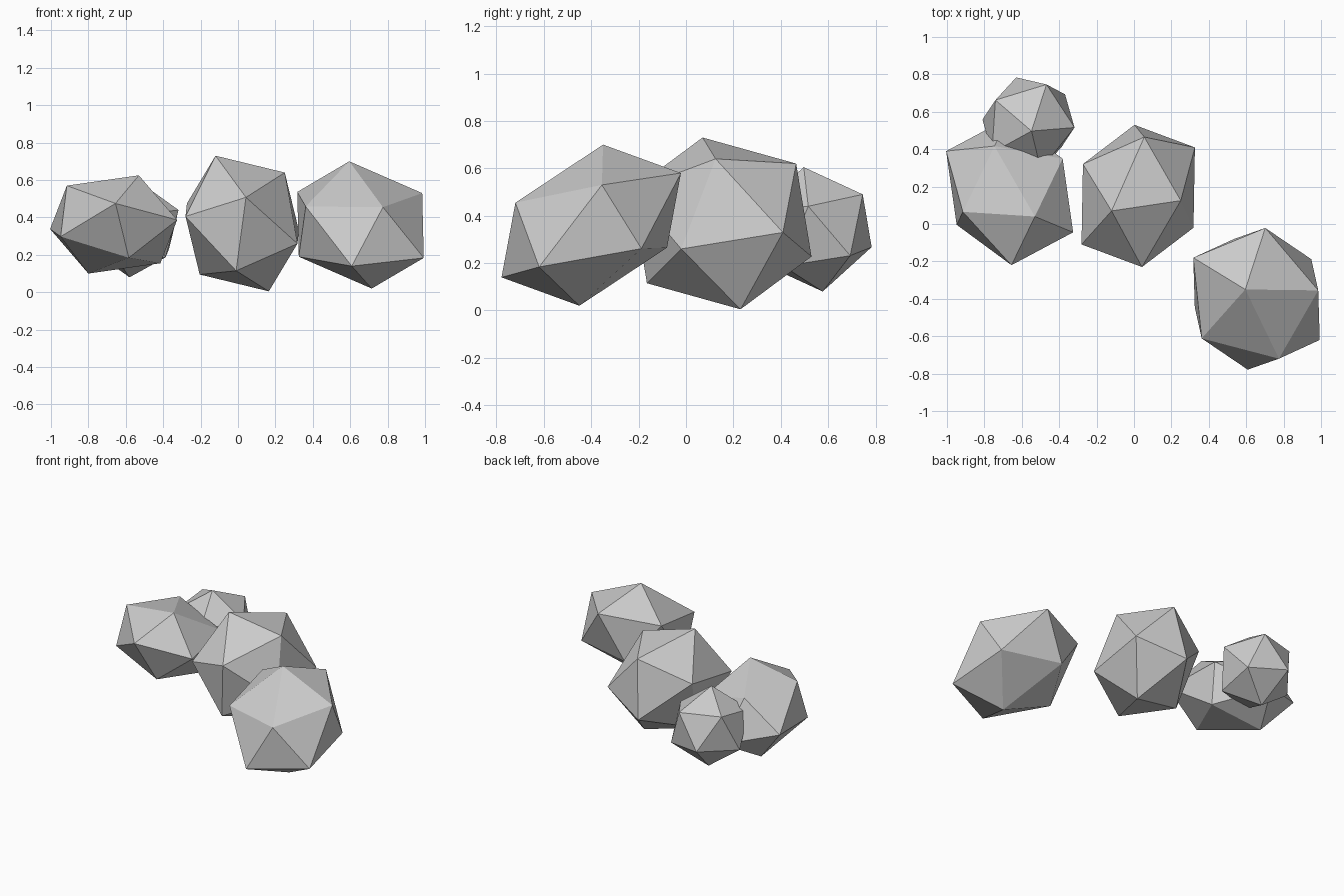
import bpy
import bmesh
from mathutils import Matrix, Vector

# Remove the default cube
cube = bpy.data.objects.get("Cube")
if cube:
    bpy.data.objects.remove(cube, do_unlink=True)

# Single stone colour
stone = bpy.data.materials.new("stone_grey")
stone.use_nodes = True
grey = (0.6, 0.6, 0.6, 1.0)
stone.diffuse_color = grey
stone.node_tree.nodes["Principled BSDF"].inputs["Base Color"].default_value = grey


def columns(vectors):
    return Matrix([tuple(v) for v in vectors]).transposed()


def rock(name, centre, corners):
    """Stretch and tilt an icosahedron so one face lands on three corners."""
    centre = Vector(centre)
    bm = bmesh.new()
    bmesh.ops.create_icosphere(bm, subdivisions=1, radius=1.0)
    bm.faces.ensure_lookup_table()
    source = columns(v.co for v in bm.faces[0].verts)
    target = columns(Vector(c) - centre for c in corners)
    shape = target @ source.inverted()
    for v in bm.verts:
        v.co = shape @ v.co
    bmesh.ops.recalc_face_normals(bm, faces=bm.faces)
    mesh = bpy.data.meshes.new(name)
    bm.to_mesh(mesh)
    bm.free()
    mesh.materials.append(stone)
    obj = bpy.data.objects.new(name, mesh)
    obj.location = centre
    bpy.context.collection.objects.link(obj)
    return obj


# Four rocks: centre, then the corners of one upper face
rock("front_rock", (0.655, -0.40, 0.36),
     [(0.595, -0.35, 0.70), (0.985, -0.355, 0.53), (0.775, -0.72, 0.455)])
rock("middle_rock", (0.0225, 0.15, 0.3675),
     [(-0.12, 0.07, 0.73), (0.25, 0.125, 0.64), (0.055, 0.465, 0.62)])
rock("side_rock", (-0.665, 0.1725, 0.3625),
     [(-0.53, 0.04, 0.625), (-0.915, 0.065, 0.57), (-0.655, -0.22, 0.475)])
rock("small_rock", (-0.564, 0.537, 0.3425),
     [(-0.548, 0.497, 0.605), (-0.468, 0.746, 0.49), (-0.318, 0.516, 0.44)])
